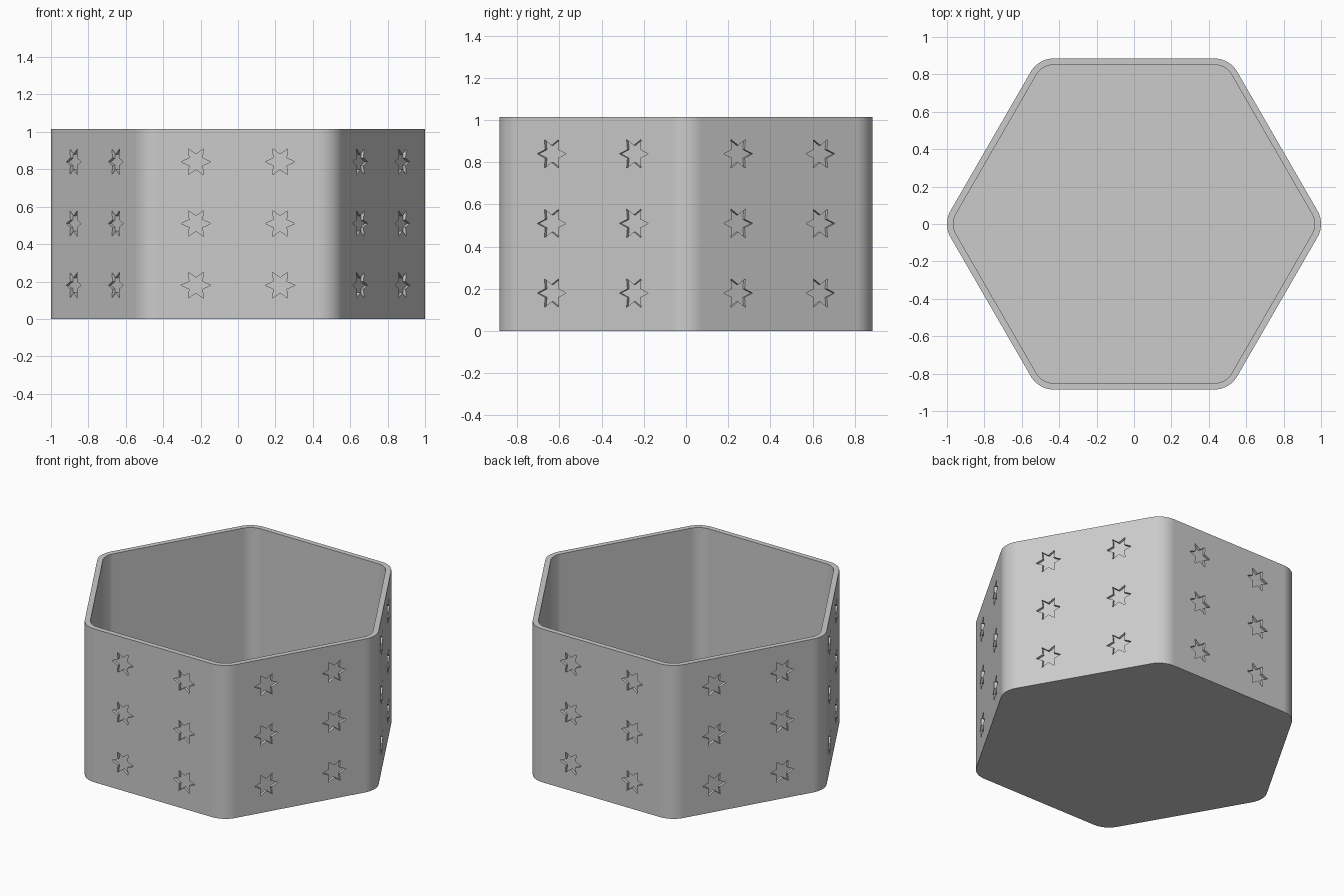
import bpy
import bmesh
from math import cos, sin, pi, radians
from mathutils import Matrix, Vector

cube = bpy.data.objects.get("Cube")
if cube:
    bpy.data.objects.remove(cube, do_unlink=True)

HEIGHT = 1.015
APOTHEM = 0.885      # centre to outer flat side
FILLET = 0.1415      # outer corner radius
WALL = 0.034
FLOOR = 0.034
STAR_DEPTH = 0.017
SEGMENTS = 10        # per rounded corner

grey = bpy.data.materials.new("light grey")
grey.use_nodes = True
colour = (0.6, 0.6, 0.6, 1)
grey.diffuse_color = colour
grey.node_tree.nodes["Principled BSDF"].inputs["Base Color"].default_value = colour


def rounded_hexagon(apothem, radius):
    """Outline of a hexagon with corners on the x axis and rounded off."""
    reach = (apothem - radius) / cos(pi / 6)
    points = []
    for corner in range(6):
        mid = corner * pi / 3
        for i in range(SEGMENTS + 1):
            a = mid + (i / SEGMENTS - 0.5) * pi / 3
            points.append((reach * cos(mid) + radius * cos(a),
                           reach * sin(mid) + radius * sin(a)))
    return points


def make_object(name, bm):
    bmesh.ops.recalc_face_normals(bm, faces=bm.faces)
    mesh = bpy.data.meshes.new(name)
    bm.to_mesh(mesh)
    bm.free()
    mesh.materials.append(grey)
    obj = bpy.data.objects.new(name, mesh)
    bpy.context.collection.objects.link(obj)
    return obj


# Box: outer wall, rim, inner wall and floor as joined rings
outer = rounded_hexagon(APOTHEM, FILLET)
inner = rounded_hexagon(APOTHEM - WALL, FILLET - WALL)
bm = bmesh.new()
rings = [[bm.verts.new((x, y, z)) for x, y in outline]
         for outline, z in ((outer, 0), (outer, HEIGHT), (inner, HEIGHT), (inner, FLOOR))]
for low, high in zip(rings, rings[1:]):
    for i in range(len(low)):
        j = (i + 1) % len(low)
        bm.faces.new((low[i], low[j], high[j], high[i]))
bm.faces.new(rings[0])
bm.faces.new(rings[-1])
box = make_object("hexagonal_box", bm)

# Star cutters: two columns of three on each side
bm = bmesh.new()
for side in range(6):
    turn = Matrix.Rotation(side * pi / 3, 4, 'Z')
    for x in (-0.225, 0.225):
        for z in (0.18, 0.51, 0.84):
            ends = []
            for y in (-APOTHEM + STAR_DEPTH, -APOTHEM - 0.05):
                ring = []
                for k in range(12):
                    r = 0.04 if k % 2 else 0.079
                    a = k * pi / 6
                    ring.append(bm.verts.new(turn @ Vector((x + r * cos(a), y, z + r * sin(a)))))
                bm.faces.new(ring)
                ends.append(ring)
            for k in range(12):
                j = (k + 1) % 12
                bm.faces.new((ends[0][k], ends[0][j], ends[1][j], ends[1][k]))
cutter = make_object("star_cutter", bm)
cutter.hide_render = True

# Sink the stars into the walls
bpy.ops.object.select_all(action='DESELECT')
bpy.context.view_layer.objects.active = box
box.select_set(True)
cut = box.modifiers.new("star recesses", 'BOOLEAN')
cut.operation = 'DIFFERENCE'
cut.solver = 'EXACT'
cut.object = cutter
bpy.ops.object.modifier_apply(modifier=cut.name)
bpy.data.objects.remove(cutter, do_unlink=True)

# Smooth corners, crisp rims and flat panels
bpy.ops.object.shade_smooth_by_angle(angle=radians(30))
weighted = box.modifiers.new("flat panels", 'WEIGHTED_NORMAL')
weighted.keep_sharp = True
